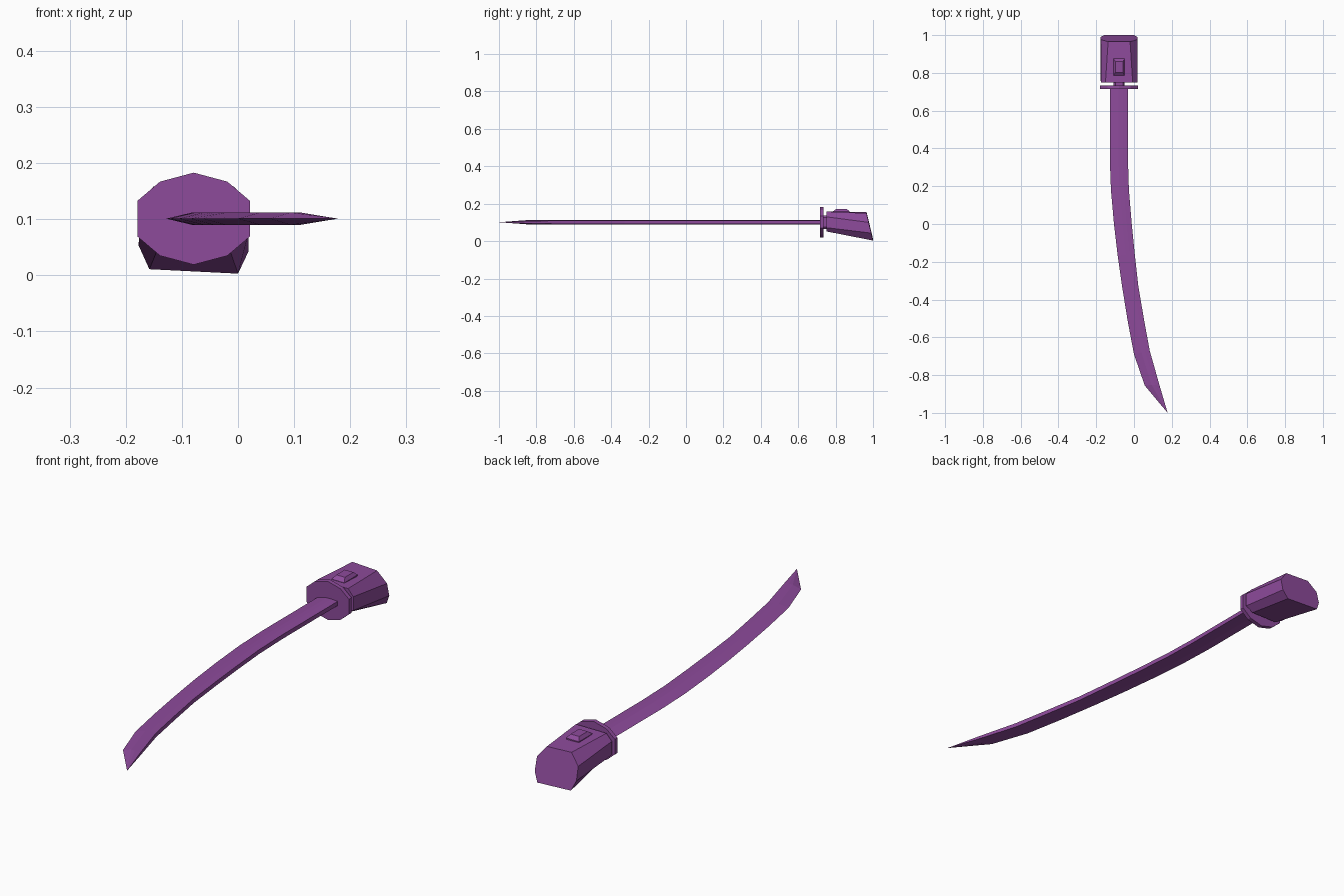
import bpy, bmesh

if "Cube" in bpy.data.objects:
    bpy.data.objects.remove(bpy.data.objects["Cube"])

CX, CZ = -0.079, 0.101  # hilt axis

purple = bpy.data.materials.new("purple")
purple.diffuse_color = (0.27, 0.07, 0.33, 1)
purple.use_nodes = True
purple.node_tree.nodes["Principled BSDF"].inputs["Base Color"].default_value = purple.diffuse_color


def loft(name, rings, tip=None):
    """Skin a list of equal-length rings, closing with caps or a tip point."""
    bm = bmesh.new()
    loops = [[bm.verts.new(p) for p in ring] for ring in rings]
    n = len(loops[0])
    for a, b in zip(loops, loops[1:]):
        for i in range(n):
            j = (i + 1) % n
            bm.faces.new((a[i], a[j], b[j], b[i]))
    bm.faces.new(loops[0])
    if tip:
        t = bm.verts.new(tip)
        for i in range(n):
            bm.faces.new((loops[-1][i], loops[-1][(i + 1) % n], t))
    else:
        bm.faces.new(loops[-1])
    bmesh.ops.recalc_face_normals(bm, faces=bm.faces)
    mesh = bpy.data.meshes.new(name)
    bm.to_mesh(mesh)
    bm.free()
    mesh.materials.append(purple)
    ob = bpy.data.objects.new(name, mesh)
    bpy.context.collection.objects.link(ob)
    return ob


def mirrored(half):
    """Full outline from a right-hand half running top to bottom."""
    return half + [(-x, z) for x, z in reversed(half) if x > 0]


# blade: sharp outer edge, ridge, blunt inner spine; (edge x, edge y, spine x, spine y)
stations = [(-.128, .73, -.032, .73), (-.128, .34, -.032, .34), (-.122, .18, -.027, .18),
            (-.106, 0, -.012, 0), (-.086, -.17, .004, -.16), (-.063, -.33, .023, -.33),
            (-.034, -.51, .052, -.50), (0, -.69, .083, -.67), (.057, -.855, .134, -.85)]
rings = []
for k, (ex, ey, sx, sy) in enumerate(stations):
    spine = .006 if k == len(stations) - 1 else .009
    ring = []
    for t, h in ((0, 0), (.48, .011), (.7, .011), (1, spine),
                 (1, -spine), (.7, -.011), (.48, -.011)):
        ring.append((ex + (sx - ex) * t, ey + (sy - ey) * t, CZ + h))
    rings.append(ring)
loft("blade", rings, tip=(.178, -1, CZ))

# guard: thin ten-sided plate
plate = mirrored([(0, .082), (.06, .066), (.1, .032), (.1, -.032), (.06, -.066), (0, -.082)])
loft("guard", [[(CX + x, y, CZ + z) for x, z in plate] for y in (.716, .734)])

# neck between guard and handle
neck = mirrored([(.02, .037), (.029, .025), (.029, -.025), (.02, -.037)])
loft("neck", [[(CX + x, y, CZ + z) for x, z in neck] for y in (.725, .77)])

# handle: flared eight-sided block with a raked end
front = mirrored([(.072, .158), (.097, .13), (.097, .072), (.062, .052)])
back = mirrored([(.058, .152), (.097, .105), (.098, .048), (.079, .007)])
loft("handle", [[(CX + x, .75, z) for x, z in front],
                [(CX + x, 1.0 - max(0, z - .007) * .24, z - x * .05) for x, z in back]])

# button: small bevelled pad on top of the handle
button = []
for w, y0, y1, z in ((.03, .785, .875, .148), (.03, .785, .875, .158), (.02, .803, .86, .172)):
    button.append([(CX - w, y0, z), (CX + w, y0, z), (CX + w, y1, z), (CX - w, y1, z)])
loft("button", button)
